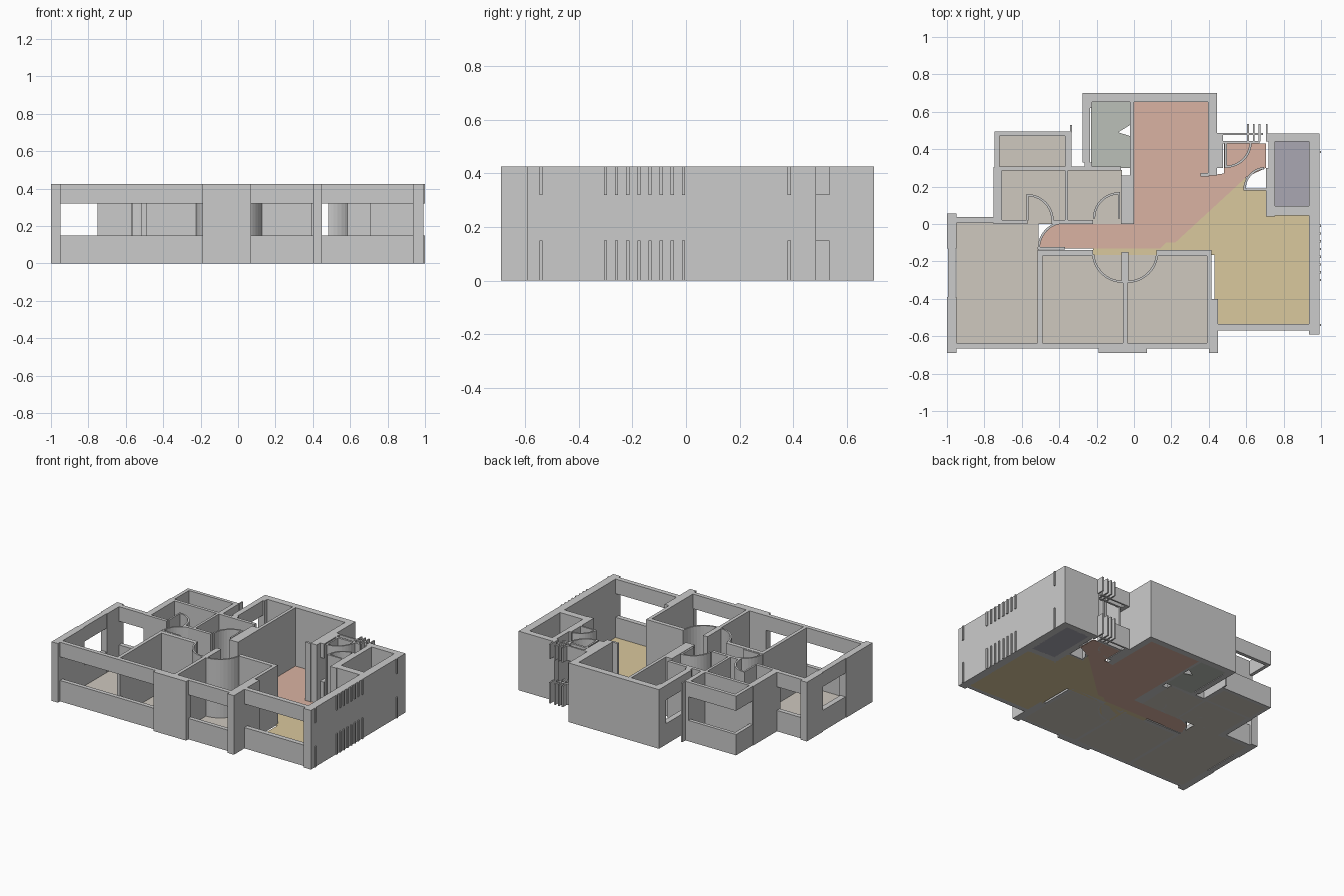
import bpy, bmesh
from math import cos, sin, radians

if "Cube" in bpy.data.objects:
    bpy.data.objects.remove(bpy.data.objects["Cube"])

H, SILL, HEAD = 0.425, 0.15, 0.32


def prism(name, pts, z0, z1, mat=None):
    """Extrude a plan outline between two heights."""
    bm = bmesh.new()
    face = bm.faces.new([bm.verts.new((x, y, z0)) for x, y in pts])
    ext = bmesh.ops.extrude_face_region(bm, geom=[face])
    for v in ext["geom"]:
        if isinstance(v, bmesh.types.BMVert):
            v.co.z = z1
    bmesh.ops.recalc_face_normals(bm, faces=bm.faces)
    me = bpy.data.meshes.new(name)
    bm.to_mesh(me)
    bm.free()
    ob = bpy.data.objects.new(name, me)
    bpy.context.collection.objects.link(ob)
    if mat:
        me.materials.append(mat)
    return ob


def rect(x0, x1, y0, y1):
    return [(x0, y0), (x1, y0), (x1, y1), (x0, y1)]


def wall(name, *r, z0=0, z1=H):
    return prism(name, rect(*r), z0, z1)


def window(name, *r):
    """Band below the sill and band above the head, open between."""
    wall(name + "_sill", *r, z1=SILL)
    wall(name + "_lintel", *r, z0=HEAD)


def arc(cx, cy, r, a0, a1, n=10):
    return [(cx + r * cos(radians(a0 + (a1 - a0) * i / n)),
             cy + r * sin(radians(a0 + (a1 - a0) * i / n))) for i in range(n + 1)]


def door(name, cx, cy, r, a0, a1, leaf):
    """Curved swing screen plus the straight leaf at one end of it."""
    t = 0.012
    prism(name + "_swing", arc(cx, cy, r, a0, a1) + arc(cx, cy, r - t, a1, a0), 0, H)
    dx, dy = cos(radians(leaf)), sin(radians(leaf))
    nx, ny = -dy * t / 2, dx * t / 2
    ex, ey = cx + r * dx, cy + r * dy
    prism(name + "_leaf", [(cx + nx, cy + ny), (ex + nx, ey + ny),
                           (ex - nx, ey - ny), (cx - nx, cy - ny)], 0, H)


def material(name, c):
    m = bpy.data.materials.new(name)
    m.diffuse_color = (*c, 1)
    m.use_nodes = True
    m.node_tree.nodes["Principled BSDF"].inputs["Base Color"].default_value = m.diffuse_color
    return m


beige = material("beige_floor", (0.62, 0.58, 0.52))
salmon = material("salmon_floor", (0.70, 0.45, 0.36))
yellow = material("yellow_floor", (0.70, 0.58, 0.34))
blue = material("blue_grey_floor", (0.40, 0.39, 0.45))
green = material("green_grey_floor", (0.50, 0.53, 0.48))

# Floors
for name, r in {"left_room": (-0.95, -0.51, -0.64, 0.01),
                "bath_left": (-0.71, -0.365, 0.0, 0.29),
                "bath_right": (-0.36, -0.065, 0.0, 0.29),
                "balcony": (-0.72, -0.365, 0.305, 0.47),
                "bedroom_left": (-0.495, -0.055, -0.64, -0.165),
                "bedroom_right": (-0.04, 0.395, -0.64, -0.165)}.items():
    prism(name + "_floor", rect(*r), 0, 0.005, beige)
prism("kitchen_floor", [(-0.23, 0.30), (-0.02, 0.30), (-0.02, 0.47), (-0.085, 0.49),
                        (-0.02, 0.53), (-0.02, 0.655), (-0.23, 0.655)], 0, 0.005, green)
prism("store_floor", rect(0.75, 0.94, 0.09, 0.445), 0, 0.005, blue)
seam = [(0.60, 0.25), (0.22, -0.10), (0.17, -0.10), (0.14, -0.13)]
prism("hall_floor", seam + [(-0.22, -0.13)] + arc(-0.37, -0.13, 0.14, 180, 90)
      + [(-0.005, 0.01), (-0.005, 0.655), (0.40, 0.655), (0.40, 0.26), (0.48, 0.27),
         (0.48, 0.43), (0.705, 0.43), (0.705, 0.30)], 0, 0.005, salmon)
prism("living_floor", seam + [(-0.22, -0.13), (-0.22, -0.165)]
      + arc(-0.06, -0.15, 0.155, 185, 270) + arc(-0.035, -0.15, 0.155, 270, 355)
      + [(0.43, -0.165), (0.43, -0.54), (0.94, -0.54), (0.94, 0.05), (0.71, 0.05),
         (0.71, 0.18), (0.585, 0.18)], 0, 0.005, yellow)

# Solid walls
for name, *r in [
    ("left_wall_front", -1, -0.95, -0.69, -0.39), ("left_wall_back", -1, -0.95, -0.13, 0.055),
    ("front_pillar_wall", -0.19, 0.07, -0.69, -0.635),
    ("front_middle_pillar", 0.40, 0.45, -0.69, -0.40),
    ("front_right_pillar", 0.94, 0.992, -0.59, -0.535),
    ("right_wall", 0.935, 0.992, -0.59, 0.485),
    ("store_back_wall", 0.705, 0.94, 0.44, 0.485), ("store_left_wall", 0.705, 0.755, 0.04, 0.30),
    ("store_left_upper_wall", 0.72, 0.755, 0.30, 0.445),
    ("store_front_wall", 0.705, 0.94, 0.045, 0.095),
    ("hall_back_wall", -0.275, 0.445, 0.652, 0.70), ("hall_right_wall", 0.395, 0.445, 0.26, 0.70),
    ("hall_wall_stub", 0.355, 0.40, 0.255, 0.272),
    ("kitchen_hall_wall", -0.022, 0.0, 0.25, 0.655), ("bath_hall_wall", -0.07, 0.0, 0.0, 0.26),
    ("kitchen_left_corner", -0.275, -0.225, 0.62, 0.655),
    ("kitchen_left_end", -0.265, -0.225, 0.295, 0.33),
    ("bath_back_wall", -0.745, -0.07, 0.285, 0.308), ("bath_left_wall", -0.75, -0.705, 0.0, 0.305),
    ("bath_divider", -0.37, -0.352, 0.0, 0.29), ("balcony_right_wall", -0.368, -0.335, 0.305, 0.495),
    ("balcony_post", -0.342, -0.332, 0.49, 0.53),
    ("bath_front_left", -0.75, -0.57, 0.0, 0.022), ("bath_front_middle", -0.44, -0.22, 0.0, 0.022),
    ("left_bedroom_left_wall", -0.515, -0.49, -0.64, -0.14),
    ("bedroom_divider", -0.06, -0.035, -0.64, -0.15),
    ("right_bedroom_right_wall", 0.39, 0.415, -0.64, -0.14),
    ("left_bedroom_back_wall", -0.515, -0.22, -0.17, -0.14),
    ("right_bedroom_back_wall", 0.12, 0.415, -0.17, -0.14),
]:
    wall(name, *r)

# Walls with window openings
for name, *r in [
    ("left_window", -0.995, -0.955, -0.39, -0.13), ("left_room_back_window", -0.95, -0.75, 0.005, 0.038),
    ("front_left_window", -0.95, -0.19, -0.665, -0.635),
    ("front_bedroom_window", 0.07, 0.40, -0.665, -0.635),
    ("living_window", 0.45, 0.94, -0.57, -0.535),
    ("balcony_back_window", -0.745, -0.368, 0.47, 0.495),
    ("balcony_left_window", -0.745, -0.72, 0.305, 0.47),
    ("kitchen_window", -0.275, -0.235, 0.33, 0.62),
    ("entrance_side_window", 0.445, 0.475, 0.30, 0.485),
    ("entrance_outer_rail", 0.445, 0.69, 0.475, 0.487), ("entrance_inner_rail", 0.475, 0.67, 0.43, 0.445),
]:
    window(name, *r)

# Entrance fins
for i, x in enumerate((0.61, 0.64, 0.67, 0.71)):
    window(f"entrance_fin_{i}", x - 0.005, x + 0.005, 0.44 if i < 3 else 0.48, 0.535)

# Thin ribs on the right wall
for i, y in enumerate([-0.54, 0.385] + [-0.3 + 0.0415 * k for k in range(8)]):
    window(f"right_wall_rib_{i}", 0.99, 1.0, y - 0.006, y + 0.006)

# Doors
door("bath_left_door", -0.57, 0.02, 0.14, 0, 90, 90)
door("bath_right_door", -0.08, 0.03, 0.14, 90, 180, 90)
door("left_room_door", -0.37, -0.13, 0.145, 90, 180, 180)
door("left_bedroom_door", -0.06, -0.15, 0.165, 185, 270, 270)
door("right_bedroom_door", -0.035, -0.15, 0.165, 270, 355, 270)
door("living_door", 0.705, 0.185, 0.12, 95, 180, 180)
door("entrance_door", 0.49, 0.44, 0.14, 270, 360, 270)
